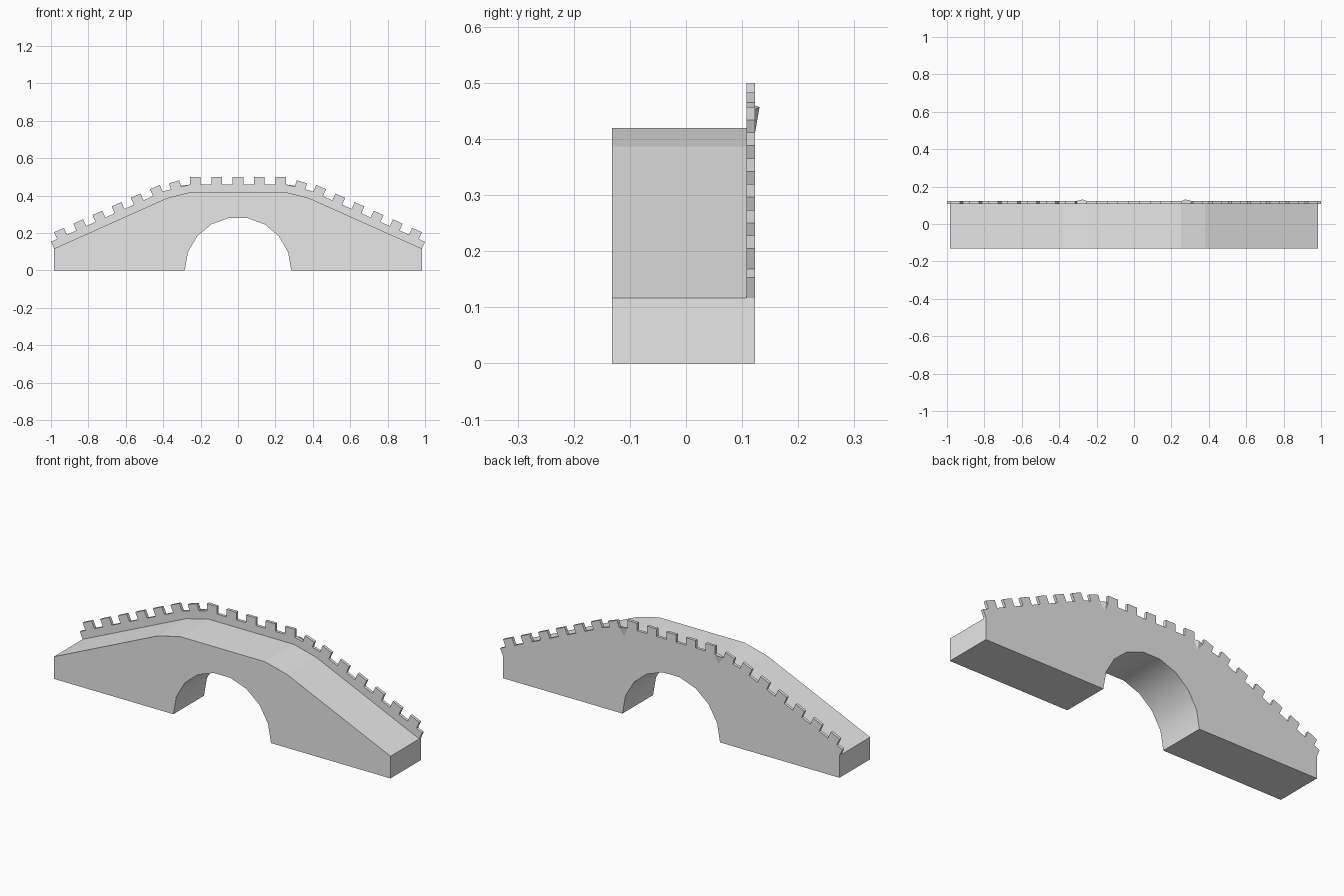
import bpy
import bmesh
from math import radians, sin, cos
from mathutils import Vector

cube = bpy.data.objects.get("Cube")
if cube:
    bpy.data.objects.remove(cube, do_unlink=True)

stone = bpy.data.materials.new("grey stone")
stone.use_nodes = True
GREY = (0.8, 0.8, 0.8, 1)
stone.diffuse_color = GREY
stone.node_tree.nodes["Principled BSDF"].inputs["Base Color"].default_value = GREY

FRONT, BACK, WALL_FRONT = -0.132, 0.123, 0.108
WALL_H, MERLON_H, MERLON_W = 0.04, 0.08, 0.057
ARCH_R, ARCH_SEGMENTS = 0.285, 9


def make_object(name, bm):
    bmesh.ops.recalc_face_normals(bm, faces=bm.faces)
    mesh = bpy.data.meshes.new(name)
    bm.to_mesh(mesh)
    bm.free()
    mesh.materials.append(stone)
    obj = bpy.data.objects.new(name, mesh)
    bpy.context.collection.objects.link(obj)
    return obj


def add_slab(bm, outline, y0, y1):
    """Extrude an (x, z) outline from y0 to y1."""
    face = bm.faces.new([bm.verts.new((x, y0, z)) for x, z in outline])
    out = bmesh.ops.extrude_face_region(bm, geom=[face])
    moved = [v for v in out["geom"] if isinstance(v, bmesh.types.BMVert)]
    bmesh.ops.translate(bm, verts=moved, vec=(0, y1 - y0, 0))


def mirrored(points):
    """Complete a right-hand profile with its left-hand half."""
    return [Vector((-p[0], p[1])) for p in reversed(points)] + [Vector(p) for p in points]


# Deck line, from left to right
deck = mirrored([(0.25, 0.42), (0.38, 0.387), (0.983, 0.117)])

# Bridge body with the arch cut into its outline
arch = [(ARCH_R * cos(a), ARCH_R * sin(a))
        for a in (radians(180 * i / ARCH_SEGMENTS) for i in range(ARCH_SEGMENTS + 1))]
end = deck[-1].x
bm = bmesh.new()
add_slab(bm, list(deck) + [(end, 0)] + arch + [(-end, 0)], FRONT, BACK)
for f in bm.faces:
    c = f.calc_center_median()
    f.smooth = (len(f.verts) == 4 and 0.01 < c.z
                and Vector((c.x, c.z)).length < ARCH_R + 0.01)
make_object("bridge_body", bm)

# Parapet wall along the back edge, a mitred offset of the deck line
normals = []
for a, b in zip(deck, deck[1:]):
    d = (b - a).normalized()
    normals.append(Vector((-d.y, d.x)))
upper = []
for i, p in enumerate(deck):
    n0, n1 = normals[max(i - 1, 0)], normals[min(i, len(normals) - 1)]
    miter = (n0 + n1).normalized()
    upper.append(p + miter * (WALL_H / miter.dot(n0)))
bm = bmesh.new()
add_slab(bm, list(deck) + upper[::-1], WALL_FRONT, BACK)
make_object("parapet_wall", bm)

# Merlons: five on the crown and seven down each slope
bm = bmesh.new()


def add_merlon(x, z, angle):
    """Block hanging from the middle of its top edge."""
    t = Vector((cos(angle), sin(angle)))
    n = Vector((-t.y, t.x))
    top = Vector((x, z))
    half, down = t * MERLON_W / 2, n * (MERLON_H - WALL_H + 0.006)
    add_slab(bm, [top - half, top + half, top + half - down, top - half - down],
             WALL_FRONT, BACK)


for i in range(-2, 3):
    add_merlon(i * 0.114, 0.42 + MERLON_H, 0)
for side in (-1, 1):
    for i in range(7):
        angle = radians(18 if i == 0 else 24.1)
        x = 0.342 + 0.1025 * i
        z = 0.474 if i == 0 else 0.387 - 0.4478 * (x - 0.38) + MERLON_H / cos(angle)
        add_merlon(side * x, z, -side * angle)
make_object("parapet_merlons", bm)

# Small stone chips standing out of the back where the wall bends
bm = bmesh.new()
for side in (-1, 1):
    base = [bm.verts.new((side * x, BACK - 0.001, z))
            for x, z in ((0.25, 0.46), (0.31, 0.452), (0.275, 0.405))]
    tip = bm.verts.new((side * 0.275, 0.131, 0.457))
    bm.faces.new(base)
    for i in range(3):
        bm.faces.new((base[i], base[(i + 1) % 3], tip))
make_object("wall_chips", bm)
